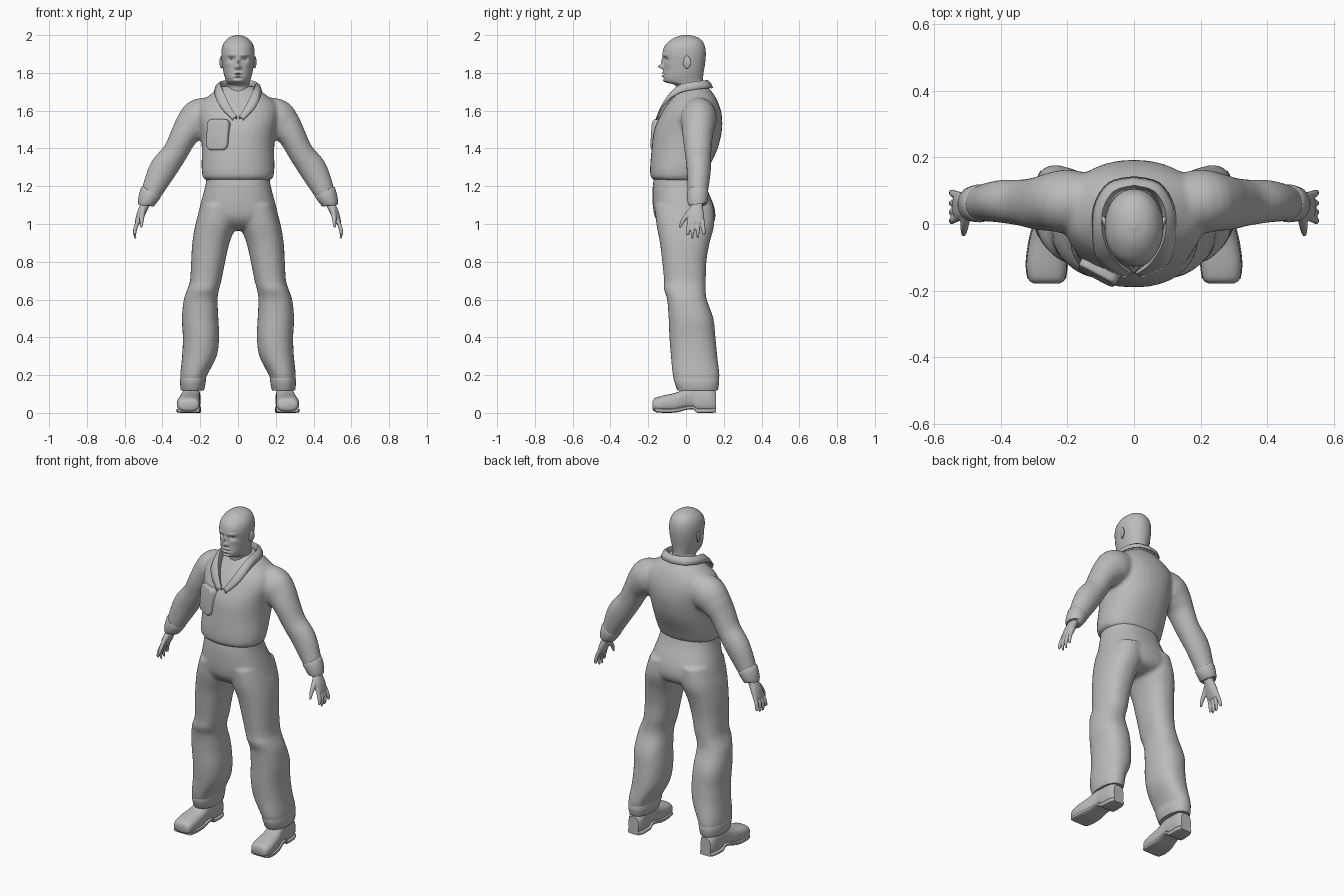
import bpy, bmesh, math
from mathutils import Vector

if "Cube" in bpy.data.objects:
    bpy.data.objects.remove(bpy.data.objects["Cube"])

grey = bpy.data.materials.new("plain_grey")
grey.diffuse_color = (0.5, 0.5, 0.5, 1)
grey.use_nodes = True
grey.node_tree.nodes["Principled BSDF"].inputs["Base Color"].default_value = grey.diffuse_color


def spline(rows, steps):
    """Catmull-Rom interpolation through rows of numbers."""
    out = []
    for i in range(len(rows) - 1):
        p0, p1 = rows[max(i - 1, 0)], rows[i]
        p2, p3 = rows[i + 1], rows[min(i + 2, len(rows) - 1)]
        for s in range(steps):
            t = s / steps
            out.append([0.5 * (2 * b + (c - a) * t + (2 * a - 5 * b + 4 * c - d) * t * t
                               + (3 * b - a - 3 * c + d) * t ** 3)
                        for a, b, c, d in zip(p0, p1, p2, p3)])
    return out + [list(rows[-1])]


def loft(bm, rows, mode="z", power=2.0, n=32, steps=4):
    """Skin superellipse rings; each row is (cx, cy, cz, a, b)."""
    rows = spline(rows, steps)
    pts = [Vector(r[:3]) for r in rows]
    rings = []
    for i, r in enumerate(rows):
        u, v = Vector((1, 0, 0)), Vector((0, 1, 0))
        if mode == "y":
            v = Vector((0, 0, 1))
        elif mode == "path":
            t = (pts[min(i + 1, len(pts) - 1)] - pts[max(i - 1, 0)]).normalized()
            u = v.cross(t).normalized()
            v = t.cross(u)
        ring = []
        for k in range(n):
            c, s = math.cos(2 * math.pi * k / n), math.sin(2 * math.pi * k / n)
            ring.append(bm.verts.new(
                pts[i] + u * r[3] * math.copysign(abs(c) ** (2 / power), c)
                + v * r[4] * math.copysign(abs(s) ** (2 / power), s)))
        rings.append(ring)
    for a, b in zip(rings, rings[1:]):
        for k in range(n):
            bm.faces.new((a[k], a[(k + 1) % n], b[(k + 1) % n], b[k]))
    bm.faces.new(rings[0])
    bm.faces.new(rings[-1])


def box_rows(rows):
    """(z, x0, x1, y0, y1) extents to ring rows."""
    return [((x0 + x1) / 2, (y0 + y1) / 2, z, (x1 - x0) / 2, (y1 - y0) / 2)
            for z, x0, x1, y0, y1 in rows]


def sym(rows):
    return box_rows([(z, -w, w, y0, y1) for z, w, y0, y1 in rows])


def finish(name, bm, mirror=False, voxel=0, smooth=3, angle=40):
    bmesh.ops.recalc_face_normals(bm, faces=bm.faces)
    me = bpy.data.meshes.new(name)
    bm.to_mesh(me)
    bm.free()
    me.materials.append(grey)
    ob = bpy.data.objects.new(name, me)
    bpy.context.collection.objects.link(ob)
    bpy.ops.object.select_all(action="DESELECT")
    ob.select_set(True)
    bpy.context.view_layer.objects.active = ob
    bpy.ops.object.shade_smooth_by_angle(angle=math.radians(angle))
    if mirror:
        m = ob.modifiers.new("mirror", "MIRROR")
        m.use_mirror_merge = False
    if voxel:
        r = ob.modifiers.new("blend", "REMESH")
        r.mode, r.voxel_size, r.use_smooth_shade = "VOXEL", voxel, True
        s = ob.modifiers.new("soften", "SMOOTH")
        s.factor, s.iterations = 0.5, smooth
    return ob


# Jacket: torso and both sleeves blended together
bm = bmesh.new()
loft(bm, sym([(1.232, .172, -.168, .09), (1.25, .187, -.187, .10), (1.3, .193, -.19, .122),
              (1.4, .192, -.182, .168), (1.5, .2, -.168, .191), (1.58, .215, -.133, .189),
              (1.64, .2, -.098, .172), (1.69, .14, -.06, .145), (1.73, .08, -.03, .11)]), power=2.2)
sleeve = [(.08, .07, 1.6, .07, .07), (.19, .068, 1.565, .104, .095), (.245, .066, 1.52, .092, .088),
          (.287, .062, 1.465, .073, .08), (.335, .064, 1.375, .067, .07),
          (.4, .068, 1.285, .073, .064), (.462, .062, 1.16, .054, .053),
          (.488, .06, 1.105, .04, .046)]
loft(bm, sleeve, "path")
loft(bm, [(-x, y, z, a, b) for x, y, z, a, b in sleeve], "path")
finish("jacket", bm, voxel=.011)

# Sleeve cuffs
bm = bmesh.new()
loft(bm, [(.458, .062, 1.172, .052, .052), (.463, .062, 1.163, .058, .057),
          (.487, .06, 1.113, .046, .052), (.49, .06, 1.105, .04, .046)], "path", steps=2)
finish("sleeve_cuffs", bm, mirror=True)

# Trousers: seat and both legs blended together
bm = bmesh.new()
loft(bm, sym([(1.27, .165, -.165, .085), (1.2, .174, -.176, .105), (1.1, .2, -.176, .147),
              (1.03, .212, -.162, .155), (.985, .17, -.12, .13), (.965, .1, -.06, .07)]), power=2.3)
leg = [(1.1, .0, .195, -.165, .145), (1.0, .01, .225, -.157, .15), (.9, .045, .242, -.138, .125),
       (.8, .068, .248, -.126, .108), (.7, .088, .254, -.116, .105), (.655, .1, .268, -.117, .104),
       (.6, .108, .287, -.1, .11), (.5, .104, .297, -.092, .145), (.4, .1, .292, -.088, .156),
       (.3, .113, .296, -.08, .166), (.2, .163, .306, -.07, .177), (.15, .178, .303, -.052, .17),
       (.125, .182, .298, -.042, .162)]
loft(bm, box_rows(leg), power=2.3)
loft(bm, box_rows([(z, -x1, -x0, y0, y1) for z, x0, x1, y0, y1 in leg]), power=2.3)
finish("trousers", bm, voxel=.011)

# Trouser hems
bm = bmesh.new()
loft(bm, box_rows([(.19, .172, .3, -.06, .165), (.18, .168, .307, -.066, .176),
                   (.125, .178, .304, -.048, .17), (.118, .184, .298, -.042, .164)]),
     power=2.3, steps=2)
finish("trouser_hems", bm, mirror=True)

# Shoes with thin soles
bm = bmesh.new()
shoe = [(-.178, .262, .04, .02, .06), (-.165, .262, .055, .008, .078), (-.12, .262, .061, .004, .092),
        (-.05, .257, .057, .006, .108), (0, .251, .05, .018, .13), (.04, .247, .047, .02, .14),
        (.06, .247, .047, .004, .14), (.13, .245, .046, .004, .132), (.16, .244, .034, .006, .11)]
loft(bm, [(x, y, (a + b) / 2, w, (b - a) / 2) for y, x, w, a, b in shoe], "y", 2.7, 28)
loft(bm, [(x, y, a + .008, w + .003, .012 if a < .01 else .01) for y, x, w, a, b in shoe[1:]],
     "y", 5, 24, 2)
for v in bm.verts:
    v.co.z = max(v.co.z, 0)
finish("shoes", bm, mirror=True)

# Hands: palm, four fingers and thumb blended together
bm = bmesh.new()
loft(bm, [(.475, .06, 1.135, .026, .032), (.495, .058, 1.095, .024, .031),
          (.515, .054, 1.05, .022, .042), (.532, .052, 1.005, .015, .043)], "path", 2.3, 20)
for y, tip, drop in ((.02, .008, .945), (.042, .034, .922), (.064, .062, .925), (.086, .095, .95)):
    loft(bm, [(.522, y, 1.03, .011, .011), (.541, (y + tip) / 2, .985, .011, .0115),
              (.547, tip, .95, .009, .009), (.542, tip, drop, .005, .005)], "path", n=12)
loft(bm, [(.5, .04, 1.085, .016, .018), (.507, .008, 1.05, .014, .015),
          (.51, -.018, 1.015, .011, .011), (.512, -.033, .98, .006, .006)], "path", n=12)
finish("hands", bm, mirror=True, voxel=.0045, smooth=2)

# Head and neck, with the face pushed in and out by soft bumps
bm = bmesh.new()
loft(bm, sym([(1.6, .06, -.045, .085), (1.7, .06, -.048, .09), (1.735, .061, -.058, .09),
              (1.75, .062, -.106, .09), (1.77, .068, -.121, .09), (1.8, .076, -.12, .093),
              (1.85, .084, -.118, .101), (1.9, .088, -.124, .105), (1.94, .083, -.114, .1),
              (1.97, .067, -.086, .085), (1.99, .042, -.052, .057), (2.0, .01, -.012, .018)]),
     power=2.1, n=96, steps=8)
bumps = [(0, 1.833, -.03, .011, .011), (0, 1.858, -.014, .009, .018), (.014, 1.828, -.008, .007, .007),
         (.035, 1.873, .015, .016, .010), (.035, 1.895, -.006, .022, .007), (.055, 1.845, -.004, .016, .014),
         (0, 1.8, -.008, .02, .005), (0, 1.783, -.008, .018, .005), (0, 1.7915, .007, .022, .0025),
         (0, 1.771, .006, .02, .005), (0, 1.757, -.006, .022, .008)]
for v in bm.verts:
    if v.co.y < -.03:
        x, z = abs(v.co.x), v.co.z
        fade = min(1, (-.03 - v.co.y) / .03)
        v.co.y += fade * sum(d * math.exp(-((x - bx) / sx) ** 2 - ((z - bz) / sz) ** 2)
                             for bx, bz, d, sx, sz in bumps)
finish("head", bm, angle=70)


def ellipsoids(name, centre, size, tilt=0):
    bm = bmesh.new()
    bmesh.ops.create_uvsphere(bm, u_segments=20, v_segments=12, radius=1)
    for v in bm.verts:
        v.co = Vector((v.co.x * size[0], v.co.y * size[1], v.co.z * size[2]))
        v.co.x += tilt * v.co.y
        v.co += Vector(centre)
    finish(name, bm, mirror=True, angle=70)


ellipsoids("eyes", (.034, -.089, 1.873), (.013, .012, .008))
ellipsoids("ears", (.087, .004, 1.857), (.009, .021, .034), .3)

# Folded collar running down into lapels
crest = [(.008, -.15, 1.565), (.045, -.125, 1.625), (.078, -.08, 1.695), (.096, -.025, 1.737),
         (.094, .045, 1.75), (.06, .1, 1.757), (0, .117, 1.757)]
edge = [(.028, -.157, 1.55), (.082, -.134, 1.605), (.112, -.098, 1.655), (.122, -.03, 1.695),
        (.117, .055, 1.713), (.075, .122, 1.72), (0, .14, 1.72)]
bm = bmesh.new()
strips = []
for c, e in zip(spline(crest, 4), spline(edge, 4)):
    inner = (c[0] * .82, c[1] * .85 + .002, c[2] - .04)
    mid = ((c[0] + e[0]) / 2 * 1.03, (c[1] + e[1]) / 2, (c[2] + e[2]) / 2 + .006)
    strips.append([inner, c, mid, e])
strips += [[(-p[0], p[1], p[2]) for p in s] for s in strips[-2::-1]]
grid = [[bm.verts.new(p) for p in s] for s in strips]
for a, b in zip(grid, grid[1:]):
    for k in range(3):
        bm.faces.new((a[k], a[k + 1], b[k + 1], b[k]))
collar = finish("collar", bm, angle=50)
thick = collar.modifiers.new("thickness", "SOLIDIFY")
thick.thickness, thick.offset = .008, 0

# Chest pocket
bm = bmesh.new()
bmesh.ops.create_cube(bm, size=1)
for v in bm.verts:
    v.co = Vector((v.co.x * (.13 if v.co.z > 0 else .122), v.co.y * .05, v.co.z * .165))
bmesh.ops.bevel(bm, geom=[e for e in bm.edges if abs((e.verts[0].co - e.verts[1].co).y) > .04],
                offset=.03, segments=4, profile=.5, affect="EDGES")
front = [e for e in bm.edges if all(v.co.y < -.02 for v in e.verts)]
bmesh.ops.bevel(bm, geom=front, offset=.01, segments=3, profile=.5, affect="EDGES")
pocket = finish("chest_pocket", bm)
pocket.location = (-.102, -.137, 1.472)
pocket.rotation_euler = (math.radians(-5), 0, math.radians(-28))
